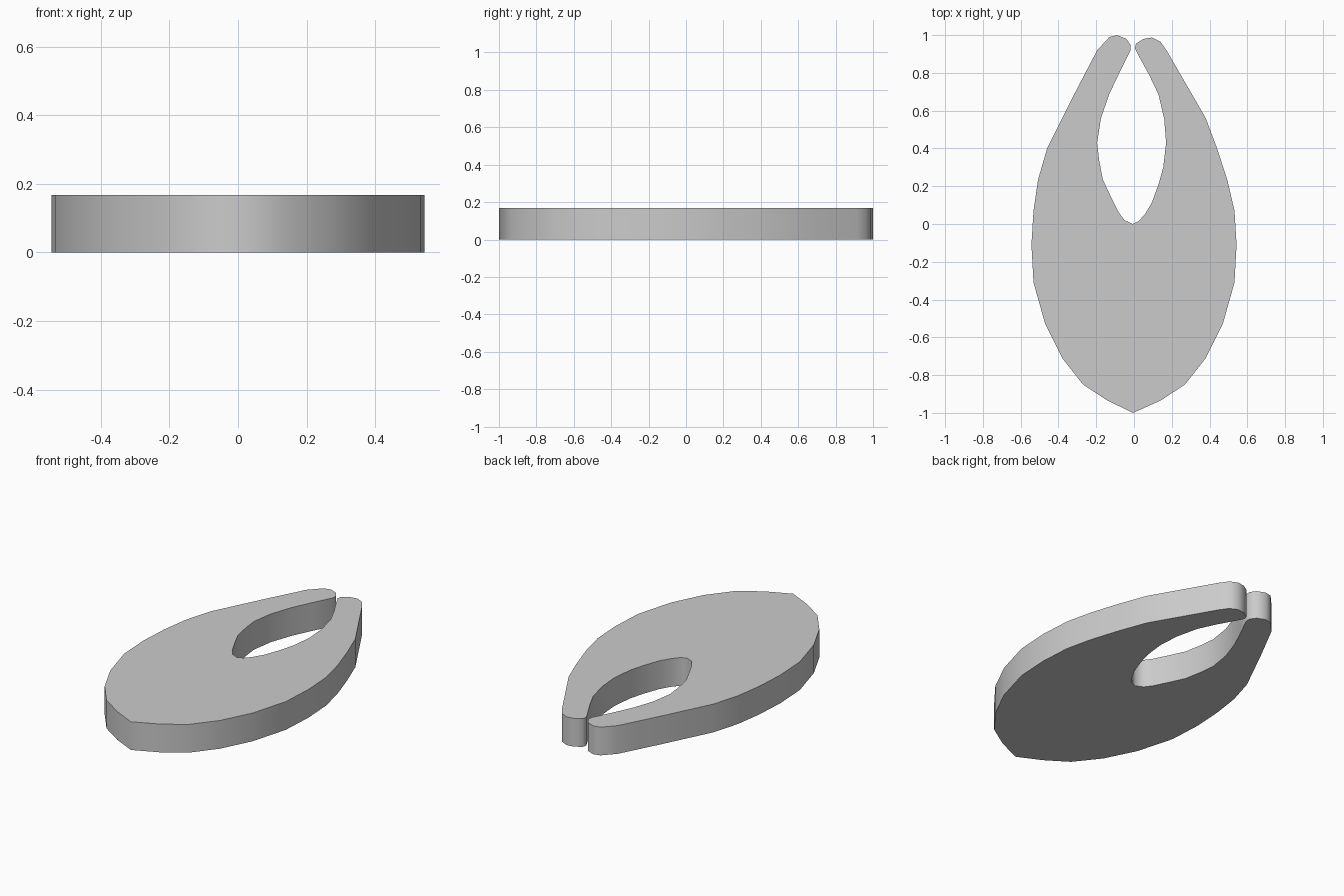
import bpy
import bmesh
import math
from mathutils import Vector

THICKNESS = 0.168

default_cube = bpy.data.objects.get("Cube")
if default_cube:
    bpy.data.objects.remove(default_cube, do_unlink=True)


def make_material(name, color):
    """Plain single-colour material for viewport and render."""
    material = bpy.data.materials.new(name)
    material.use_nodes = True
    material.diffuse_color = color
    shader = material.node_tree.nodes["Principled BSDF"]
    shader.inputs["Base Color"].default_value = color
    return material


def extrude_outline(name, outline, thickness, material):
    """Fill a closed outline on the ground and extrude it upwards."""
    bm = bmesh.new()
    base = bm.faces.new([bm.verts.new((x, y, 0)) for x, y in outline])
    extruded = bmesh.ops.extrude_face_region(bm, geom=[base], use_keep_orig=True)
    top = [item for item in extruded["geom"] if isinstance(item, bmesh.types.BMVert)]
    bmesh.ops.translate(bm, verts=top, vec=Vector((0, 0, thickness)))
    bmesh.ops.recalc_face_normals(bm, faces=bm.faces[:])
    mesh = bpy.data.meshes.new(name)
    bm.to_mesh(mesh)
    bm.free()
    mesh.materials.append(material)
    plate = bpy.data.objects.new(name, mesh)
    bpy.context.collection.objects.link(plate)
    return plate


def mirrored(points):
    return [(-x, y) for x, y in points]


# Rounded body below the arms, shared by both sides
body_half = [(.14, -.935), (.27, -.85), (.38, -.71), (.47, -.53),
             (.532, -.31), (.543, -.11), (.532, .07)]

# Left arm: outer edge, rounded tip, inner edge
left_arm = [(.495, .23), (.44, .4), (.38, .56), (.305, .69), (.175, .915),
            (.14, .965), (.095, .987), (.05, .98), (.01, .955), (.005, .93),
            (.025, .89), (.08, .79), (.13, .685), (.16, .555), (.17, .43),
            (.155, .3), (.13, .21), (.095, .115), (.06, .055), (.025, .015)]

# Right arm, slightly longer: inner edge, rounded tip, outer edge
right_arm = [(-.05, .02), (-.08, .06), (-.125, .15), (-.165, .235),
             (-.185, .34), (-.195, .43), (-.175, .56), (-.13, .69),
             (-.075, .805), (-.02, .915), (-.017, .945), (-.04, .98),
             (-.09, 1), (-.13, .99), (-.195, .92), (-.255, .805),
             (-.315, .69), (-.46, .4), (-.508, .235)]

bottom_point = [(-.005, -1)]
crotch = [(-.008, 0)]
outline = (bottom_point + body_half + left_arm + crotch + right_arm
           + mirrored(reversed(body_half)))

# One flat plate with a pointed base and two closing arms
grey = make_material("plain grey", (.6, .6, .6, 1))
plate = extrude_outline("open_loop_plate", outline, THICKNESS, grey)

# Smooth rim, crisp edges around the flat faces
bpy.ops.object.select_all(action="DESELECT")
plate.select_set(True)
bpy.context.view_layer.objects.active = plate
bpy.ops.object.shade_smooth_by_angle(angle=math.radians(60))
